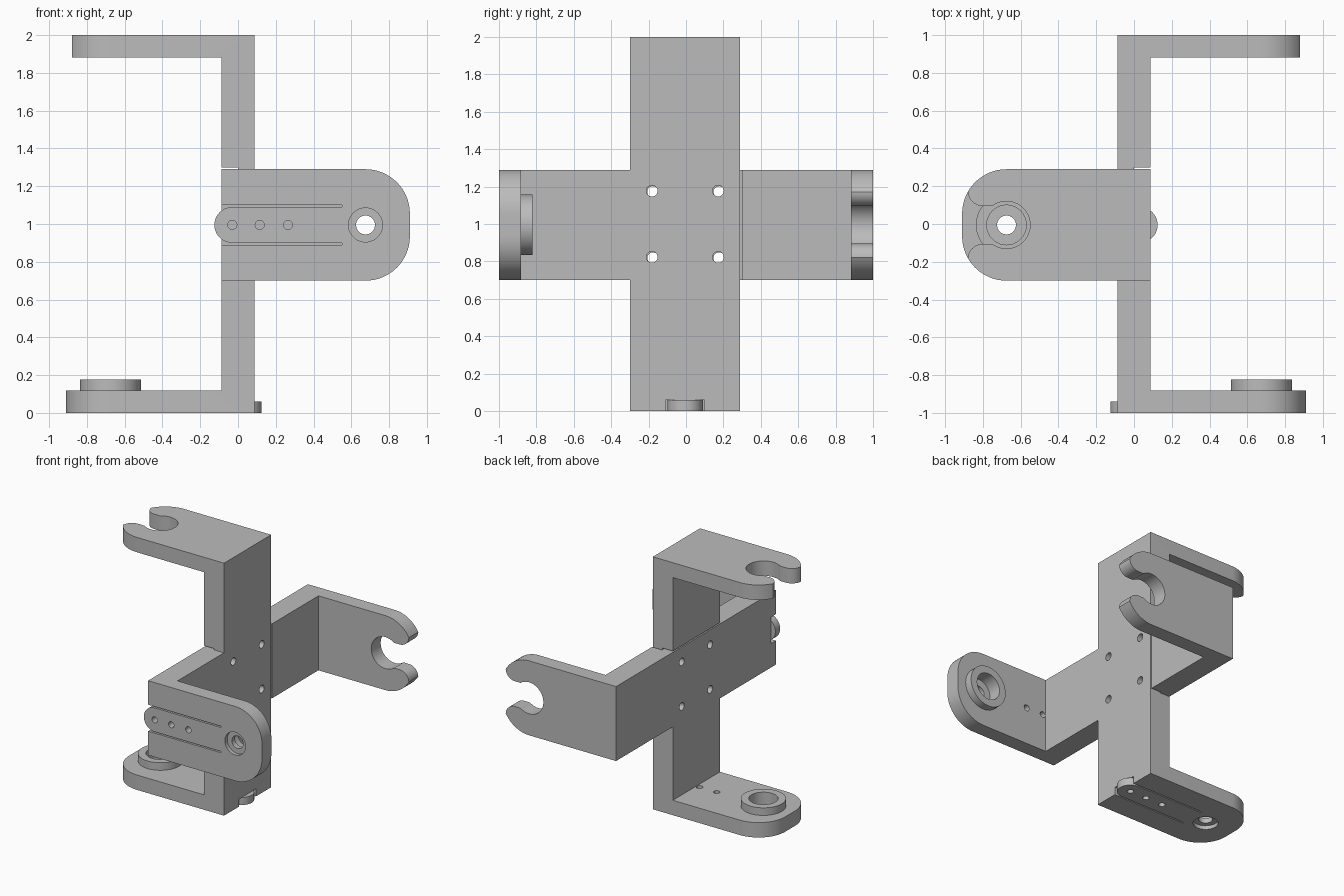
import bpy, bmesh, math

if "Cube" in bpy.data.objects:
    bpy.data.objects.remove(bpy.data.objects["Cube"])

grey = bpy.data.materials.new("plain grey")
grey.use_nodes = True
GREY = (0.5, 0.5, 0.5, 1)
grey.diffuse_color = GREY
grey.node_tree.nodes["Principled BSDF"].inputs["Base Color"].default_value = GREY

HALF = 0.295     # half width of a bracket
WEB = 0.0875     # half thickness of the upright web
ARM = 0.118      # thickness of the arms
HUB = 0.675      # distance of the pivot along the arm
END = 0.91       # end of the arm
# Which axes a flat outline lies in, and which way it is extruded
PLANES = {"z": lambda a, b, t: (a, b, t),
          "y": lambda a, b, t: (a, t, b),
          "x": lambda a, b, t: (t, a, b)}


def arc(cx, cy, r, start, end, steps=16):
    angles = [math.radians(start + (end - start) * i / steps) for i in range(steps + 1)]
    return [(cx + r * math.cos(a), cy + r * math.sin(a)) for a in angles]


def circle(cx, cy, r, steps=40):
    return arc(cx, cy, r, 0, 360, steps)[:-1]


def box_outline(a0, a1, b0, b1):
    return [(a0, b0), (a1, b0), (a1, b1), (a0, b1)]


def prism(name, outline, low, high, axis="z", rounded=0):
    """Extrude an outline; optionally round the arm ends."""
    bm = bmesh.new()
    place = PLANES[axis]
    face = bm.faces.new([bm.verts.new(place(a, b, low)) for a, b in outline])
    new = bmesh.ops.extrude_face_region(bm, geom=[face])["geom"]
    shift = [h - l for h, l in zip(place(0, 0, high), place(0, 0, low))]
    bmesh.ops.translate(bm, vec=shift, verts=[g for g in new if isinstance(g, bmesh.types.BMVert)])
    if rounded:
        corners = [e for e in bm.edges
                   if all(v.co.x > END - 0.001 for v in e.verts)
                   and abs(e.verts[0].co.z - e.verts[1].co.z) > 0.01]
        bmesh.ops.bevel(bm, geom=corners, offset=rounded, segments=16,
                        profile=0.5, affect="EDGES")
    bmesh.ops.recalc_face_normals(bm, faces=bm.faces)
    mesh = bpy.data.meshes.new(name)
    bm.to_mesh(mesh)
    bm.free()
    mesh.materials.append(grey)
    obj = bpy.data.objects.new(name, mesh)
    bpy.context.collection.objects.link(obj)
    return obj


def combine(target, tool, operation="DIFFERENCE"):
    mod = target.modifiers.new("combine", "BOOLEAN")
    mod.operation, mod.object, mod.solver = operation, tool, "EXACT"
    graph = bpy.context.evaluated_depsgraph_get()
    result = bpy.data.meshes.new_from_object(target.evaluated_get(graph))
    target.modifiers.clear()
    target.data = result
    bpy.data.objects.remove(tool)


# C-shaped body: pivot arm at the bottom, hook arm at the top
profile = [(-WEB, -1), (END, -1), (END, -1 + ARM), (WEB, -1 + ARM),
           (WEB, 1 - ARM), (END, 1 - ARM), (END, 1), (-WEB, 1)]
bracket = prism("vertical_bracket", profile, -HALF, HALF, "y", rounded=0.235)

# Half-lap notch where the two brackets cross
combine(bracket, prism("notch", box_outline(-0.001, 0.2, -0.4, 0.4), -0.3, 0.3))

# Open hook: round seat, narrow throat and rounded finger tips
throat = math.degrees(math.asin(0.1 / 0.125))
hook = arc(HUB, 0, 0.125, throat, 360 - throat, 36)
hook += arc(0.8, -0.18, 0.08, 90, 0, 10) + [(1.0, -0.18), (1.0, 0.18)]
hook += arc(0.8, 0.18, 0.08, 0, -90, 10)
combine(bracket, prism("hook_slot", hook, 0.8, 1.1))

# Pivot boss with a stepped bore
combine(bracket, prism("boss", circle(HUB, 0, 0.162, 48), -1 + ARM - 0.02, -0.822), "UNION")
for radius, low, high in [(0.05, -1.1, -0.7), (0.105, -0.93, -0.7), (0.09, -1.1, -0.97)]:
    combine(bracket, prism("bore", circle(HUB, 0, radius), low, high))

# Pocket under the arm for the flush strip
combine(bracket, prism("pocket", box_outline(-0.2, 0.55, -0.105, 0.105), -1.1, -0.94))
strip_outline = arc(-0.03, 0, 0.095, 90, 270, 20) + [(0.55, -0.095), (0.55, 0.095)]
strip = prism("vertical_strip", strip_outline, -1, -0.94)

# Row of screw holes through strip and arm
for u in (-0.03, 0.115, 0.265):
    for part in (bracket, strip):
        combine(part, prism("screw_hole", circle(u, 0, 0.024, 20), -1.1, -0.86))

# Four bolt holes through the web
for v in (-0.177, 0.177):
    for w in (-0.177, 0.177):
        combine(bracket, prism("bolt_hole", circle(v, w, 0.03, 24), -0.2, 0.2, "x"))

# Second, identical bracket lies flat and faces the other way
parts = []
for part, flat_name in [(bracket, "horizontal_bracket"), (strip, "horizontal_strip")]:
    flat = bpy.data.objects.new(flat_name, part.data.copy())
    bpy.context.collection.objects.link(flat)
    flat.rotation_euler = (-math.pi / 2, 0, 0)
    flat.location = (0, 0, 0.995)
    part.rotation_euler = (0, 0, math.pi)
    part.location = (0, -0.005, 1)
    parts += [part, flat]

bpy.ops.object.select_all(action="DESELECT")
for part in parts:
    part.select_set(True)
bpy.context.view_layer.objects.active = bracket
bpy.ops.object.shade_smooth_by_angle(angle=math.radians(30))
